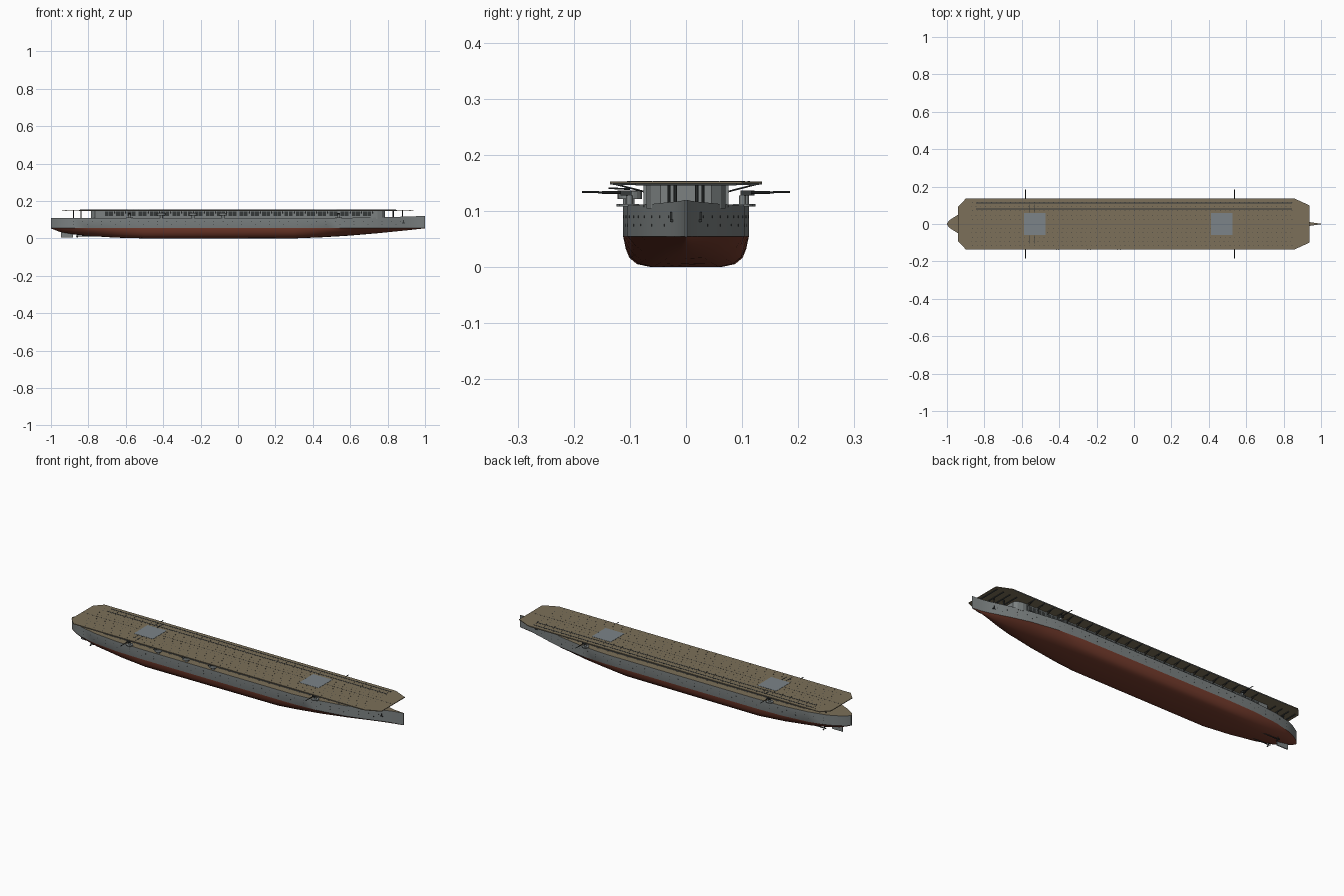
import bpy, bmesh, math
from mathutils import Vector, Matrix

if "Cube" in bpy.data.objects:
    bpy.data.objects.remove(bpy.data.objects["Cube"])


def material(name, rgb):
    m = bpy.data.materials.new(name)
    m.diffuse_color = (*rgb, 1)
    m.use_nodes = True
    m.node_tree.nodes["Principled BSDF"].inputs["Base Color"].default_value = m.diffuse_color
    return m


GREY = material("hull grey", (0.20, 0.22, 0.22))
RED = material("antifouling red", (0.18, 0.045, 0.026))
TAN = material("deck tan", (0.20, 0.16, 0.10))
DARK = material("dark fittings", (0.035, 0.04, 0.04))
LIFT = material("lift grey", (0.20, 0.23, 0.25))


def finish(name, bm, *mats):
    bmesh.ops.recalc_face_normals(bm, faces=bm.faces)
    me = bpy.data.meshes.new(name)
    bm.to_mesh(me)
    bm.free()
    ob = bpy.data.objects.new(name, me)
    bpy.context.collection.objects.link(ob)
    for m in mats:
        me.materials.append(m)
    return ob


def add_box(bm, c, s):
    bmesh.ops.create_cube(bm, size=1, matrix=Matrix.Translation(c) @ Matrix.Diagonal((*s, 1)))


def add_rod(bm, a, b, r, sides=8, r2=None):
    a, b = Vector(a), Vector(b)
    d = b - a
    mat = Matrix.Translation((a + b) / 2) @ d.to_track_quat('Z', 'Y').to_matrix().to_4x4()
    bmesh.ops.create_cone(bm, cap_ends=True, segments=sides, radius1=r,
                          radius2=r if r2 is None else r2, depth=d.length, matrix=mat)


def prism(name, outline, z0, z1, mat):
    """Extrude a half outline, mirrored in y, between two heights."""
    pts = outline + [(x, -y) for x, y in reversed(outline)]
    bm = bmesh.new()
    f = bm.faces.new([bm.verts.new((x, y, z0)) for x, y in pts])
    r = bmesh.ops.extrude_face_region(bm, geom=[f])
    bmesh.ops.translate(bm, vec=(0, 0, z1 - z0),
                        verts=[v for v in r["geom"] if isinstance(v, bmesh.types.BMVert)])
    return finish(name, bm, mat)


def lerp(table, x):
    for (x0, v0), (x1, v1) in zip(table, table[1:]):
        if x <= x1:
            return v0 + (v1 - v0) * (x - x0) / (x1 - x0)
    return table[-1][1]


WIDTH = [(-1, .004), (-.985, .022), (-.94, .05), (-.9, .068), (-.8, .092), (-.65, .108), (-.5, .112),
         (.4, .112), (.55, .104), (.7, .08), (.8, .053), (.9, .021), (.94, .01), (1, .0015)]
KEEL = [(-1, .053), (-.95, .034), (-.88, .022), (-.8, .013), (-.65, .004), (-.5, 0),
        (.3, 0), (.45, .006), (.6, .015), (.75, .028), (.9, .043), (1, .054)]
TOP = [(-1, .109), (.4, .108), (.75, .112), (1, .12)]
BLEND = [(-1, .8), (-.5, 0), (.25, 0), (.8, 1), (1, 1)]
MID = [(0, 0), (.55, 0), (.78, .1), (.9, .3), (.96, .6), (1, 1)]
VEE = [(0, 0), (.2, .08), (.42, .25), (.62, .45), (.82, .7), (1, 1)]
WATER = .055

# Hull lofted from stations; faces below the waterline are red, the weather deck is tan
bm = bmesh.new()
xs = sorted({x for t in (WIDTH, KEEL, TOP) for x, _ in t} | {-.73, -.57, .48, .65, .85, .97})
rings = []
for x in xs:
    w, k, t, b = (lerp(T, x) for T in (WIDTH, KEEL, TOP, BLEND))
    half = [(w * (m[0] + b * (v[0] - m[0])), k + (WATER - k) * (m[1] + b * (v[1] - m[1])))
            for m, v in zip(MID, VEE)] + [(w, t)]
    sec = [(-y, z) for y, z in reversed(half[1:])] + half
    rings.append([bm.verts.new((x, y, z)) for y, z in sec])
n = len(rings[0])
for a, c in zip(rings, rings[1:]):
    for i in range(n):
        j = (i + 1) % n
        f = bm.faces.new((a[i], a[j], c[j], c[i]))
        f.material_index = 2 if i == n - 1 else (0 if i in (0, n - 2) else 1)
        f.smooth = i != n - 1
for r in (rings[0], rings[-1]):
    bm.faces.new(r)
hull = finish("hull", bm, GREY, RED, TAN)
bpy.context.view_layer.objects.active = hull
hull.select_set(True)
bpy.ops.object.shade_smooth_by_angle(angle=math.radians(35))

# Hangar and flight deck
prism("hangar", [(-.785, .05), (-.765, .07), (.745, .07), (.77, .062), (.785, .045)], .105, .15, GREY)
prism("flight_deck", [(-.94, .092), (-.90, .135), (.86, .135), (.937, .10)], .149, .1525, TAN)
bm = bmesh.new()
for x in (-.53, .47):
    add_box(bm, (x, 0, .1525), (.115, .12, .002))
finish("aircraft_lifts", bm, LIFT)

# Deck lines, arrester wires and tie-down fittings
bm = bmesh.new()
for y in (.112, .08):
    add_box(bm, (0, y, .1527), (1.69, .005, .0012))
add_box(bm, (0, 0, .1523), (1.87, .0015, .001))
for x in (-.558, -.533):
    for y in (-.083, .083):
        add_box(bm, (x, y, .1528), (.004, .045, .0012))
finish("deck_markings", bm, DARK)
bm = bmesh.new()
for i in range(68):
    for j in range(-5, 6):
        x, y = -.87 + i * .0255, j * .0235
        if not (abs(y) < .066 and (abs(x + .53) < .064 or abs(x - .47) < .064)):
            add_box(bm, (x + .006 * (j % 2), y, .1526), (.004, .0025, .0008))
finish("tie_downs", bm, DARK)

# Dark hangar openings, ribs, deck beams and slanted struts on both sides
openings, ribs, struts = bmesh.new(), bmesh.new(), bmesh.new()
for s in (-1, 1):
    for i in range(24):
        x = -.69 + i * .06
        add_box(openings, (x, s * .0705, .131), (.042, .004, .024))
        add_box(ribs, (x, s * .071, .131), (.003, .005, .026))
        add_box(ribs, (x + .03, s * .0725, .128), (.006, .006, .042))
        add_rod(struts, (x + .03, s * .072, .134), (x + .03, s * .13, .149), .0015, 6)
        add_box(struts, (x + .03, s * .1, .1482), (.003, .062, .0025))
    for x in (-.88, -.84, .83, .88):
        y = min(.05, lerp(WIDTH, x) * .7)
        add_rod(struts, (x, s * y, .108), (x, s * y, .15), .003, 8)
    # Edge walkways just below the flight deck
    add_box(ribs, (0, s * .1335, .1485), (1.7, .004, .002))
for x in (-.92, -.88, -.84, -.80, .80, .84, .88, .92):
    add_box(struts, (x, 0, .1475), (.005, .18, .004))
finish("hangar_openings", openings, DARK)
finish("hangar_ribs", ribs, GREY)
finish("deck_struts", struts, DARK)

# Four heavy gun mounts with sponson, shield and barrel
guns, mounts = bmesh.new(), bmesh.new()
for x in (-.58, .537):
    for s in (-1, 1):
        w = lerp(WIDTH, x)
        add_rod(mounts, (x, s * (w - .004), .108), (x, s * (w - .004), .113), .018, 16)
        add_rod(mounts, (x, s * (w - .004), .113), (x, s * (w - .004), .128), .006, 12)
        add_box(guns, (x, s * (w + .002), .132), (.016, .02, .009))
        add_rod(guns, (x, s * w, .133), (x, s * .15, .1335), .0026, 8)
        add_rod(guns, (x, s * .15, .1335), (x, s * .185, .134), .0018, 8)
finish("gun_mounts", mounts, GREY)
finish("guns", guns, DARK)

# Control tubs and light guns along the near side
tubs, light = bmesh.new(), bmesh.new()
for x in (-.41, -.24, -.08):
    add_rod(tubs, (x, -.1, .108), (x, -.1, .122), .008, 12)
    add_rod(tubs, (x, -.1, .122), (x, -.1, .136), .022, 20)
    add_rod(light, (x, -.1, .136), (x, -.1, .1365), .019, 20)
    for dx in (-.006, .006):
        add_rod(light, (x + dx, -.1, .139), (x + dx, -.138, .141), .0015, 6)
finish("gun_tubs", tubs, GREY)
finish("light_guns", light, DARK)

# Portholes in two rows, and the anchors
bm = bmesh.new()
for s in (-1, 1):
    for z, step, count in ((.09, .05, 36), (.075, .075, 24)):
        for i in range(count):
            x = -.88 + i * step
            y = lerp(WIDTH, x) * s
            add_rod(bm, (x, y - s * .001, z), (x, y + s * .0006, z), .0022, 8)
    y = lerp(WIDTH, .885) * s
    add_box(bm, (.885, y, .09), (.004, .006, .016))
    add_box(bm, (.885, y, .083), (.014, .006, .004))
finish("portholes_and_anchors", bm, DARK)

# Rudder, propeller shafts and propellers
bm = bmesh.new()
add_box(bm, (-.915, 0, .02), (.065, .005, .03))
finish("rudder", bm, GREY)
bm = bmesh.new()
for s in (-1, 1):
    add_rod(bm, (-.72, s * .034, .014), (-.865, s * .034, .014), .0025, 8)
    for k in range(3):
        a = k * math.tau / 3 + math.pi / 2
        add_rod(bm, (-.86, s * .034, .014),
                (-.86, s * .034 + .012 * math.cos(a), .014 + .012 * math.sin(a)), .0012, 6, .004)
finish("propellers", bm, DARK)
